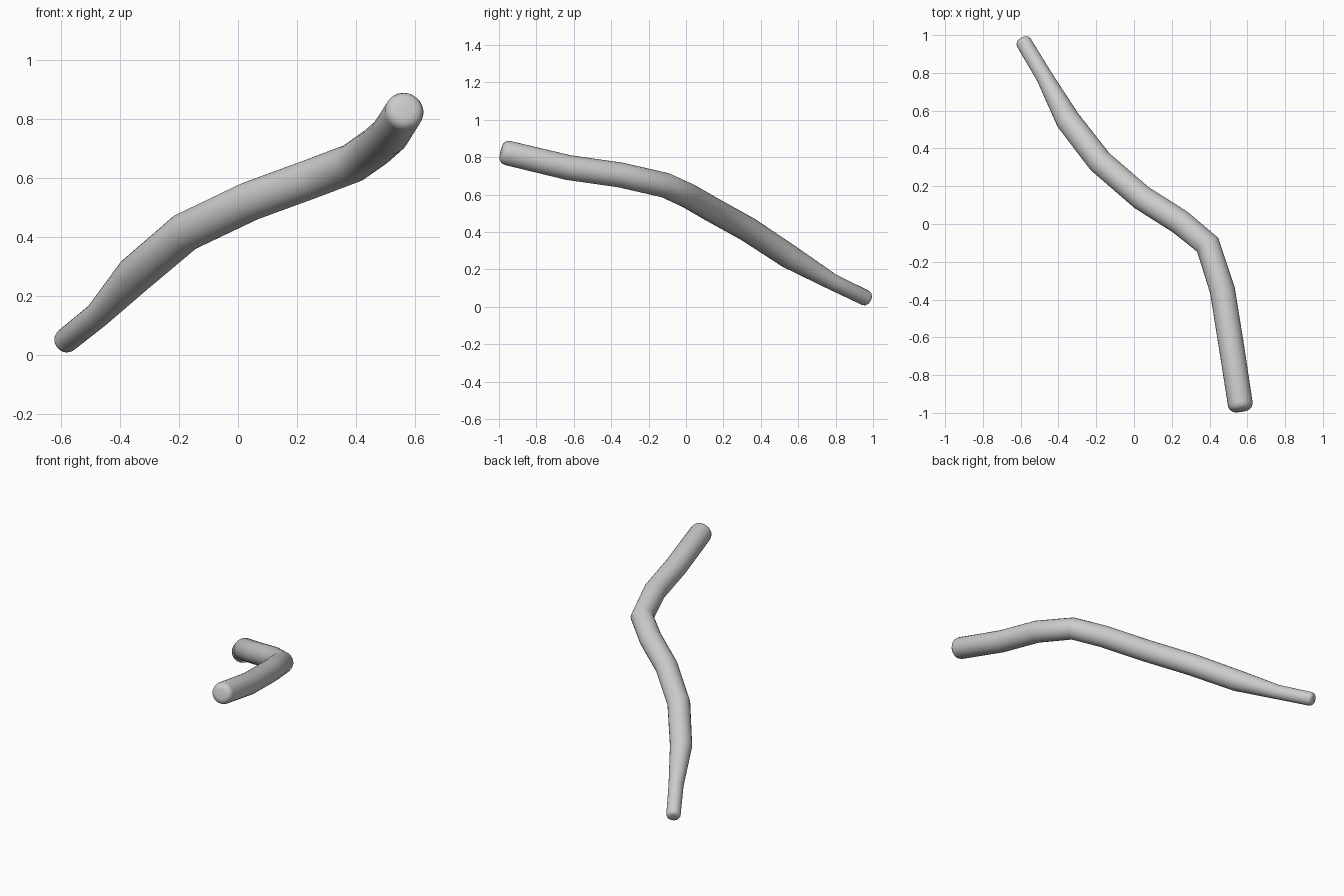
import bpy, bmesh, math
from mathutils import Vector

if "Cube" in bpy.data.objects:
    bpy.data.objects.remove(bpy.data.objects["Cube"])

SIDES = 24
# Centre line of the rod: x, y, z, radius
path = [
    (-0.583, 0.96, 0.048, 0.042), (-0.475, 0.78, 0.135, 0.044),
    (-0.35, 0.55, 0.27, 0.065), (-0.18, 0.33, 0.415, 0.067),
    (0.04, 0.14, 0.52, 0.067), (0.245, 0.01, 0.595, 0.067),
    (0.39, -0.11, 0.65, 0.067), (0.468, -0.35, 0.705, 0.067),
    (0.513, -0.63, 0.745, 0.067), (0.563, -0.955, 0.823, 0.066),
]
# Rounded rim of the caps: offset along the axis, scale (in radii)
cap = [(0.52, 0.45), (0.46, 0.72), (0.27, 0.92)]

pts = [Vector(p[:3]) for p in path]
rad = [p[3] for p in path]
segs = [(b - a).normalized() for a, b in zip(pts, pts[1:])]
tans = [segs[0]] + [(a + b).normalized() for a, b in zip(segs, segs[1:])] + [segs[-1]]

# Full list of rings, caps included
rings = [(pts[0] - tans[0] * o * rad[0], tans[0], s * rad[0]) for o, s in cap]
rings += list(zip(pts, tans, rad))
rings += [(pts[-1] + tans[-1] * o * rad[-1], tans[-1], s * rad[-1]) for o, s in reversed(cap)]

bm = bmesh.new()
loops = []
side = Vector((0, 0, 1))
for c, t, r in rings:
    side = (side - t * side.dot(t)).normalized()
    other = t.cross(side)
    loops.append([bm.verts.new(c + r * (math.cos(a) * side + math.sin(a) * other))
                  for a in (2 * math.pi * i / SIDES for i in range(SIDES))])
for a, b in zip(loops, loops[1:]):
    for i in range(SIDES):
        j = (i + 1) % SIDES
        bm.faces.new((a[i], a[j], b[j], b[i]))
bm.faces.new(loops[0])
bm.faces.new(loops[-1])
bmesh.ops.recalc_face_normals(bm, faces=bm.faces)
for f in bm.faces:
    f.smooth = True

mesh = bpy.data.meshes.new("bent_rod")
bm.to_mesh(mesh)
bm.free()
rod = bpy.data.objects.new("bent_rod", mesh)
bpy.context.collection.objects.link(rod)
